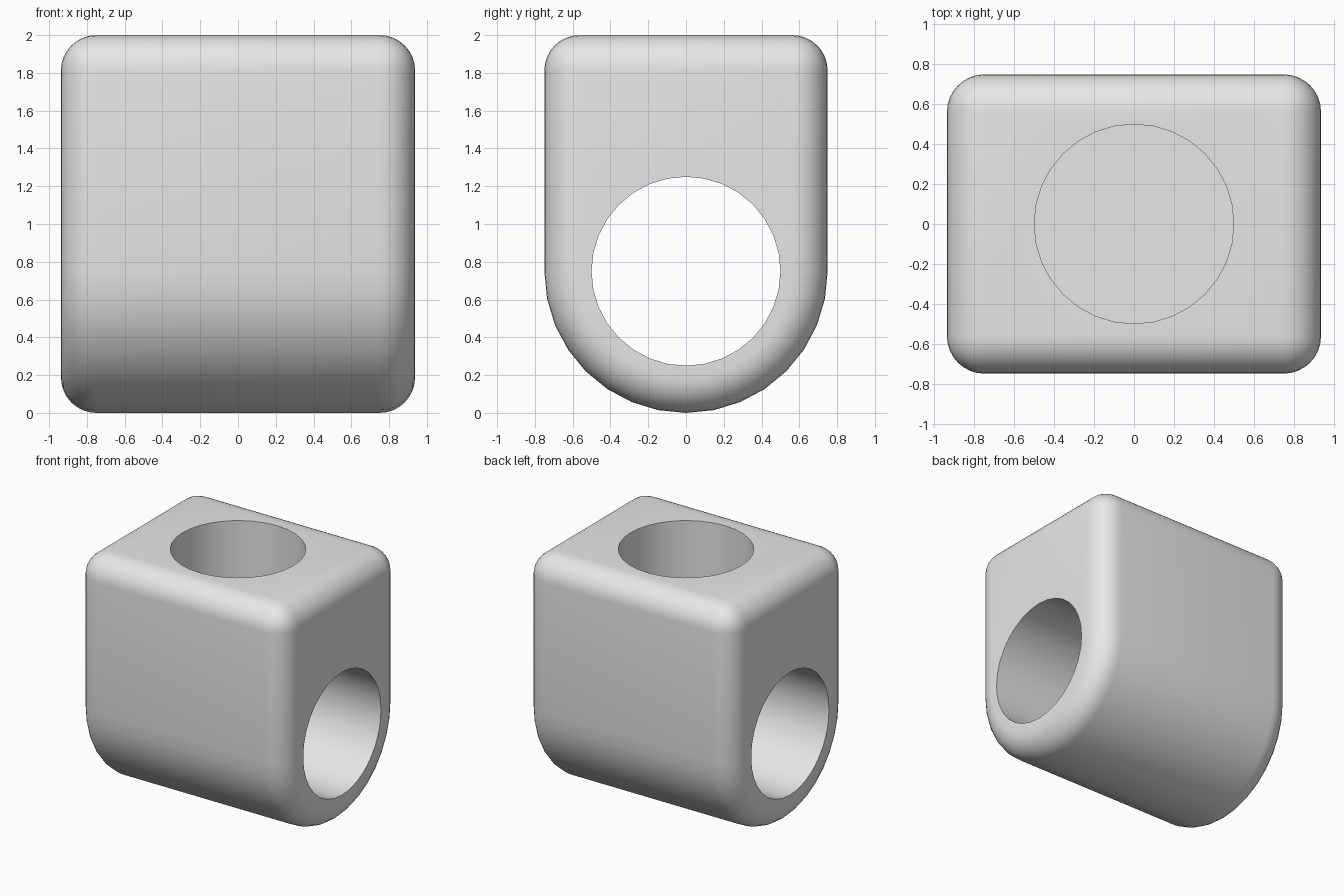
import bpy
import bmesh
import math

if "Cube" in bpy.data.objects:
    bpy.data.objects.remove(bpy.data.objects["Cube"], do_unlink=True)

HALF_LENGTH = 0.9375
RADIUS = 0.75
HEIGHT = 2.0
HOLE_RADIUS = 0.5
ROUNDING = 0.1875
SOCKET_FLOOR = 1.5

grey = bpy.data.materials.new("light_grey")
grey.use_nodes = True
grey.diffuse_color = (0.8, 0.8, 0.8, 1)
grey.node_tree.nodes["Principled BSDF"].inputs["Base Color"].default_value = (0.8, 0.8, 0.8, 1)


def add_cutter(name, location, depth, rotation=(0, 0, 0)):
    bpy.ops.mesh.primitive_cylinder_add(vertices=32, radius=HOLE_RADIUS, depth=depth,
                                        location=location, rotation=rotation)
    cutter = bpy.context.object
    cutter.name = name
    cutter.hide_render = True
    cutter.data.materials.append(grey)
    return cutter


# Block: square top and half-round bottom, extruded along x
arc = [math.pi + math.pi * i / 16 for i in range(17)]
profile = [(RADIUS * math.cos(a), RADIUS + RADIUS * math.sin(a)) for a in arc]
profile += [(RADIUS, HEIGHT), (-RADIUS, HEIGHT)]
bm = bmesh.new()
end = bm.faces.new([bm.verts.new((-HALF_LENGTH, y, z)) for y, z in profile])
extruded = bmesh.ops.extrude_face_region(bm, geom=[end])["geom"]
bmesh.ops.translate(bm, vec=(2 * HALF_LENGTH, 0, 0),
                    verts=[v for v in extruded if isinstance(v, bmesh.types.BMVert)])
bmesh.ops.recalc_face_normals(bm, faces=bm.faces)
mesh = bpy.data.meshes.new("connector_block")
bm.to_mesh(mesh)
bm.free()
mesh.materials.append(grey)
block = bpy.data.objects.new("connector_block", mesh)
bpy.context.collection.objects.link(block)

# Rounded outer edges
bevel = block.modifiers.new("rounded_edges", "BEVEL")
bevel.width = ROUNDING
bevel.segments = 8
bevel.limit_method = "ANGLE"
bevel.angle_limit = math.radians(30)
bevel.use_clamp_overlap = False

# Through bore along x and blind socket from the top
cutters = [
    add_cutter("bore_cutter", (0, 0, RADIUS), 3, (0, math.pi / 2, 0)),
    add_cutter("socket_cutter", (0, 0, SOCKET_FLOOR + 0.5), 1),
]
for cutter in cutters:
    cut = block.modifiers.new(cutter.name, "BOOLEAN")
    cut.operation = "DIFFERENCE"
    cut.solver = "EXACT"
    cut.object = cutter

# Bake the modifiers, drop the cutters and smooth the curved faces
bpy.ops.object.select_all(action="DESELECT")
block.select_set(True)
bpy.context.view_layer.objects.active = block
for name in [m.name for m in block.modifiers]:
    bpy.ops.object.modifier_apply(modifier=name)
for cutter in cutters:
    bpy.data.objects.remove(cutter, do_unlink=True)
bpy.ops.object.shade_smooth_by_angle(angle=math.radians(30))
